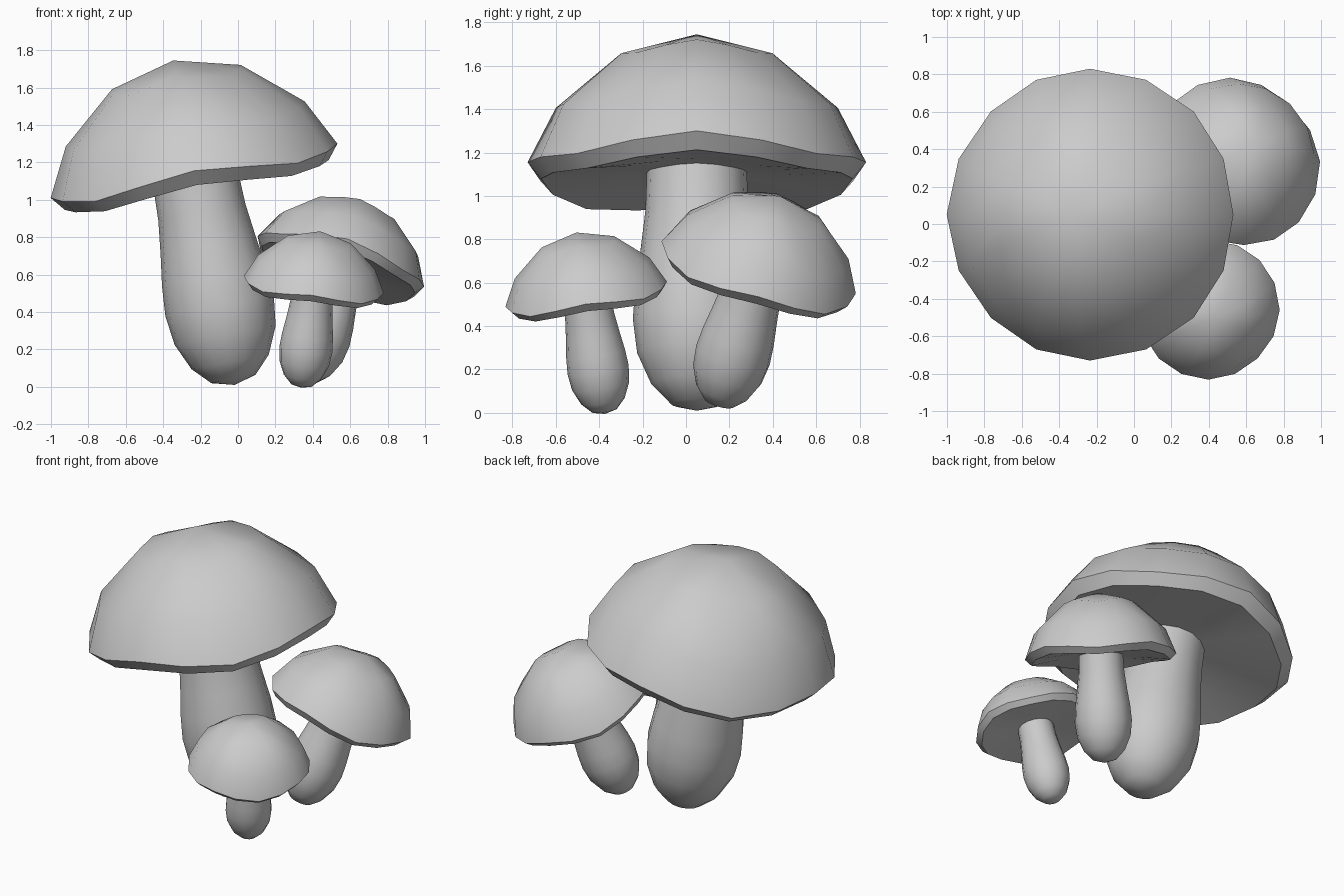
import bpy, bmesh
from math import sin, cos, pi, radians
from mathutils import Matrix, Vector, Euler

if "Cube" in bpy.data.objects:
    bpy.data.objects.remove(bpy.data.objects["Cube"])

SIDES = 16
# radius, height, corner drop, corner bulge (the cap is slightly squared off at 45 degrees)
CAP = [(0, .60, 0, 0), (.35, .51, .05, .05), (.65, .255, .06, .03), (.78, 0, .063, 0),
       (.718, -.077, .047, 0), (.40, -.06, .01, 0), (0, -.03, 0, 0)]
STEM = [(0, .01, 0, 0), (.12, .042, 0, 0), (.21, .135, 0, 0), (.275, .28, 0, 0),
        (.295, .44, 0, 0), (.283, .6, 0, 0), (.26, .76, 0, 0), (.237, .95, 0, 0),
        (.23, 1.15, 0, 0), (0, 1.16, 0, 0)]
CAP_HEIGHT = 1.175


def lathe(name, profile, matrix):
    """Revolve a profile, with optional drop and bulge at the four corners."""
    bm = bmesh.new()
    rings = []
    for r, h, drop, bulge in profile:
        if r == 0:
            rings.append([bm.verts.new((0, 0, h))])
            continue
        ring = []
        for i in range(SIDES):
            a = 2 * pi * i / SIDES
            w = (1 - cos(4 * a)) / 2
            rr = r + bulge * w
            ring.append(bm.verts.new((rr * cos(a), rr * sin(a), h - drop * w)))
        rings.append(ring)
    for a, b in zip(rings, rings[1:]):
        for i in range(SIDES):
            j = (i + 1) % SIDES
            quad = [a[i % len(a)], a[j % len(a)], b[j % len(b)], b[i % len(b)]]
            bm.faces.new(list(dict.fromkeys(quad)))
    bmesh.ops.recalc_face_normals(bm, faces=bm.faces)
    bm.transform(matrix)
    mesh = bpy.data.meshes.new(name)
    bm.to_mesh(mesh)
    bm.free()
    obj = bpy.data.objects.new(name, mesh)
    bpy.context.collection.objects.link(obj)
    bpy.ops.object.select_all(action='DESELECT')
    obj.select_set(True)
    bpy.context.view_layer.objects.active = obj
    bpy.ops.object.shade_smooth_by_angle(angle=radians(40))
    return obj


def mushroom(name, rim_centre, tilt_x, tilt_y, size):
    """Tilted stem and cap, placed by the centre of the cap rim."""
    rot = Euler((radians(tilt_x), radians(tilt_y), 0)).to_matrix()
    base = Vector(rim_centre) - rot @ Vector((0, 0, CAP_HEIGHT * size))
    place = Matrix.Translation(base) @ rot.to_4x4() @ Matrix.Scale(size, 4)
    lathe(name + "_stem", STEM, place)
    lathe(name + "_cap", CAP, place @ Matrix.Translation((0, 0, CAP_HEIGHT)))


mushroom("large_mushroom", (-.235, .05, 1.155), 0, -10.7, 1.0)
mushroom("medium_mushroom", (.55, .335, .67), -15.7, 16.9, .596)
mushroom("small_mushroom", (.405, -.46, .547), 8.9, 6.9, .483)
